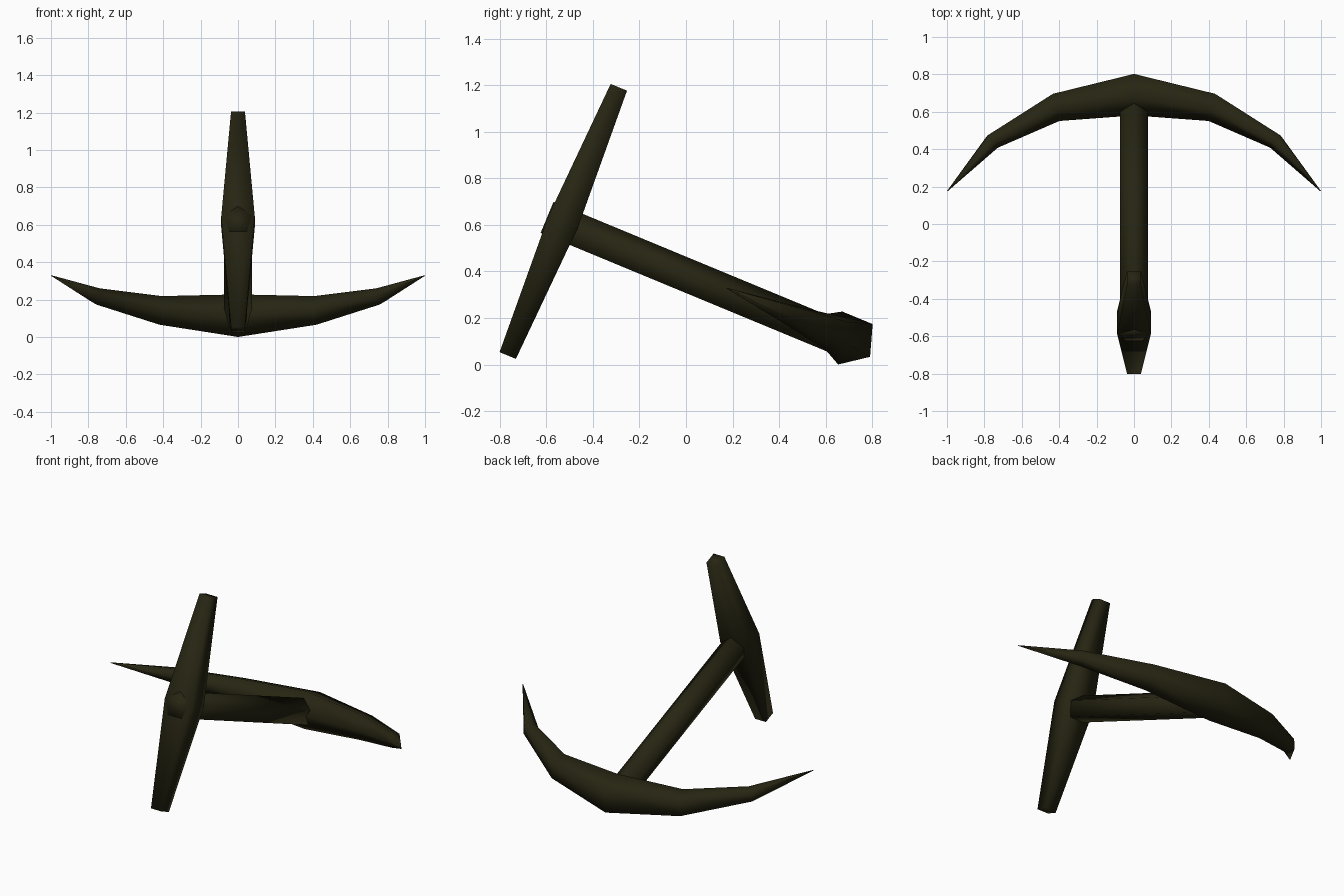
import bpy, bmesh, math
from mathutils import Vector

if "Cube" in bpy.data.objects:
    bpy.data.objects.remove(bpy.data.objects["Cube"])

# Tilted anchor frame: A runs down the shank, U runs along the stock
TILT = math.radians(22.5)
X = Vector((1, 0, 0))
A = Vector((0, math.cos(TILT), -math.sin(TILT)))
U = Vector((0, math.sin(TILT), math.cos(TILT)))
CROWN = Vector((0, 0.70, 0.111))

iron = bpy.data.materials.new("dark olive iron")
iron.diffuse_color = (0.02, 0.018, 0.006, 1)
iron.use_nodes = True
iron.node_tree.nodes["Principled BSDF"].inputs["Base Color"].default_value = iron.diffuse_color


def point(x, a, u):
    return CROWN + X * x + A * a + U * u


def pentagon(center, e1, e2, r, start):
    return [center + e1 * r * math.cos(t) + e2 * r * math.sin(t)
            for t in (math.radians(start + 72 * i) for i in range(5))]


def loft(name, rings):
    bm = bmesh.new()
    loops = [[bm.verts.new(p) for p in ring] for ring in rings]
    n = len(loops[0])
    for r0, r1 in zip(loops, loops[1:]):
        for i in range(n):
            j = (i + 1) % n
            bm.faces.new((r0[i], r0[j], r1[j], r1[i]))
    bm.faces.new(loops[0])
    bm.faces.new(loops[-1])
    bmesh.ops.remove_doubles(bm, verts=bm.verts, dist=0.0005)
    bmesh.ops.recalc_face_normals(bm, faces=bm.faces)
    for f in bm.faces:
        f.smooth = True
    me = bpy.data.meshes.new(name)
    bm.to_mesh(me)
    bm.free()
    me.materials.append(iron)
    ob = bpy.data.objects.new(name, me)
    bpy.context.collection.objects.link(ob)
    return ob


# Shank: five-sided bar with an edge on top
loft("shank", [pentagon(point(0, a, -0.022), X, U, 0.08, 90) for a in (-1.398, -0.05)])

# Stock: square crossbar, thickest in the middle
def stock_ring(u, w, t):
    return [point(sx * w, -1.327 + sa * t, u - 0.004)
            for sx, sa in ((-1, -1), (1, -1), (1, 1), (-1, 1))]

loft("stock", [stock_ring(-0.624, 0.037, 0.038),
               stock_ring(0, 0.09, 0.068),
               stock_ring(0.624, 0.037, 0.038)])

# Arms: curved five-sided taper, mirrored left to right
half = [(0.42, -0.077, 0.081, 16), (0.757, -0.276, 0.047, 40), (0.998, -0.567, 0.002, 50)]
stations = [(-x, a, r, -t) for x, a, r, t in reversed(half)] + [(0, 0, 0.12, 0)] + half
rings = []
for x, a, r, t in stations:
    t = math.radians(t)
    rings.append(pentagon(point(x, a, 0), A * math.cos(t) + X * math.sin(t), U, r, 54))
loft("arms", rings)
